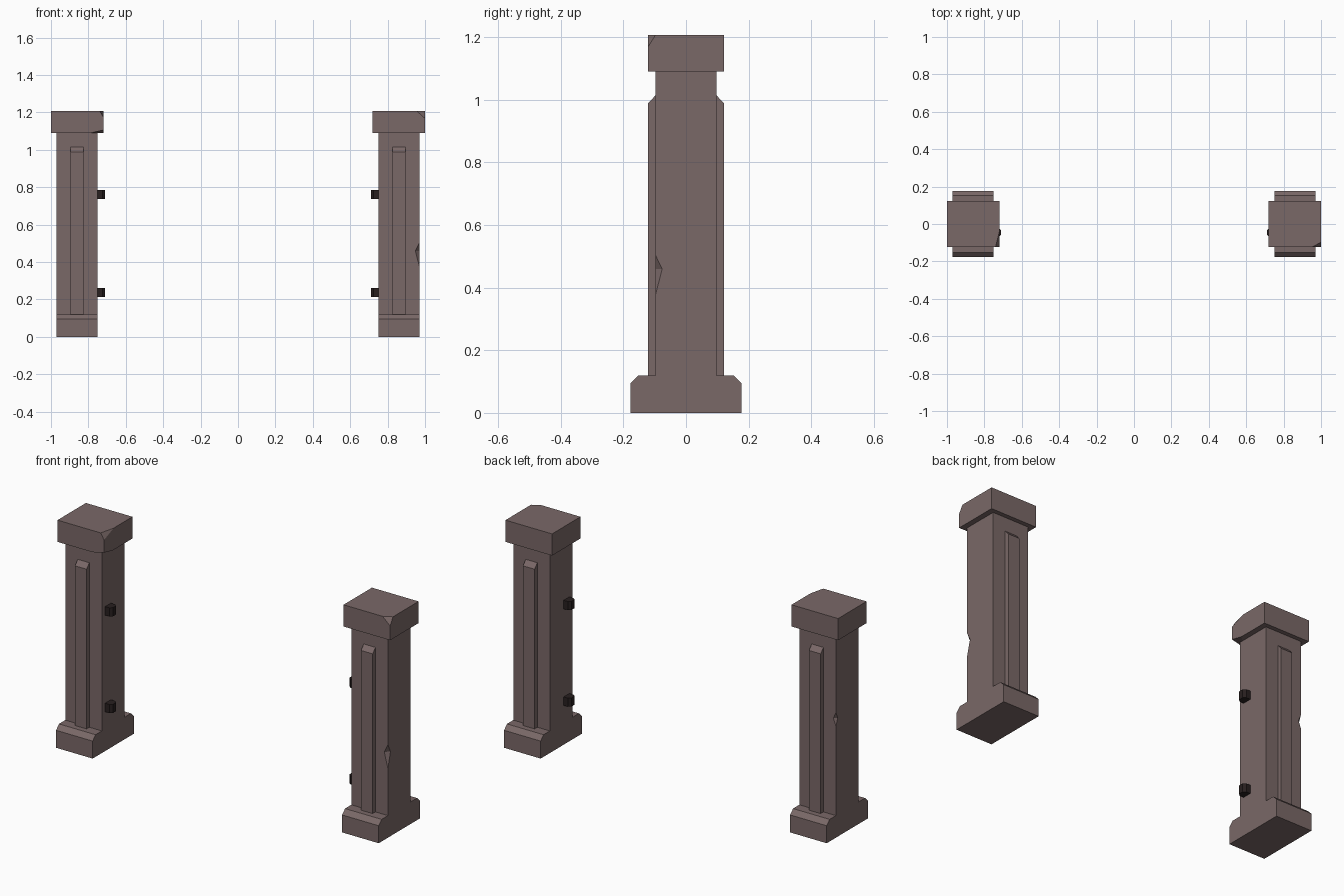
import bpy, bmesh
from mathutils import Vector

if "Cube" in bpy.data.objects:
    bpy.data.objects.remove(bpy.data.objects["Cube"])


def material(name, rgb):
    m = bpy.data.materials.new(name)
    m.diffuse_color = (*rgb, 1)
    m.use_nodes = True
    m.node_tree.nodes["Principled BSDF"].inputs["Base Color"].default_value = m.diffuse_color
    return m


STONE = material("stone", (0.195, 0.14, 0.137))
IRON = material("dark iron", (0.021, 0.014, 0.014))


def finish(bm, name, mat, loc=(0, 0, 0), turn=1):
    """turn = -1 rotates the part half a turn about its vertical axis."""
    for v in bm.verts:
        v.co = Vector((v.co.x * turn, v.co.y * turn, v.co.z)) + Vector(loc)
    bmesh.ops.recalc_face_normals(bm, faces=bm.faces)
    me = bpy.data.meshes.new(name)
    bm.to_mesh(me)
    bm.free()
    me.materials.append(mat)
    ob = bpy.data.objects.new(name, me)
    bpy.context.collection.objects.link(ob)


def prism(points, direction):
    """Extrude a closed outline of 3D points along a direction."""
    bm = bmesh.new()
    f = bm.faces.new([bm.verts.new(p) for p in points])
    ext = bmesh.ops.extrude_face_region(bm, geom=[f], use_keep_orig=True)
    for v in ext["geom"]:
        if isinstance(v, bmesh.types.BMVert):
            v.co += Vector(direction)
    return bm


def shaft(name, x, turn, z_top, z_mid, z_low, depth):
    """Shaft and foot in one profile, with a chip in one vertical edge."""
    w = 0.11
    prof = [(-.177, 0), (.177, 0), (.177, .095), (.152, .12), (.098, .12),
            (.098, 1.09), (-.098, 1.09), (-.098, .12), (-.152, .12), (-.177, .095)]
    bm = bmesh.new()
    L = [bm.verts.new((-w, y, z)) for y, z in prof]
    R = [bm.verts.new((w, y, z)) for y, z in prof]
    top = bm.verts.new((w, -.098, z_top))
    low = bm.verts.new((w, -.098, z_low))
    side = bm.verts.new((w, -.098 + depth, z_mid))
    front = bm.verts.new((w - depth, -.098, z_mid))
    bm.faces.new(L)
    bm.faces.new(R[:7] + [top, side, low] + R[7:])
    for i in range(len(prof)):
        j = (i + 1) % len(prof)
        chip = [top, front, low] if i == 6 else []
        bm.faces.new([L[i], R[i]] + chip + [R[j], L[j]])
    bm.faces.new((top, side, front))
    bm.faces.new((low, front, side))
    finish(bm, name, STONE, (x, 0, 0), turn)


def cap(name, x, chips):
    """Cap block; each chip is a corner cut given by three points."""
    w, d = 0.14, 0.122
    bm = prism([(-w, -d, 1.09), (w, -d, 1.09), (w, d, 1.09), (-w, d, 1.09)], (0, 0, .118))
    for a, b, c in chips:
        a, b, c = Vector(a), Vector(b), Vector(c)
        n = (b - a).cross(c - a)
        if n.dot(a - Vector((0, 0, 1.15))) < 0:
            n = -n
        cut = bmesh.ops.bisect_plane(bm, geom=bm.verts[:] + bm.edges[:] + bm.faces[:],
                                     plane_co=a, plane_no=n, clear_outer=True)
        edges = [e for e in cut["geom_cut"] if isinstance(e, bmesh.types.BMEdge)]
        bmesh.ops.contextual_create(bm, geom=edges)
    finish(bm, name, STONE, (x, 0, 0))


# Shafts with their feet
shaft("right_shaft", .86, 1, .505, .46, .375, .022)
shaft("left_shaft", -.86, -1, .68, .645, .605, .015)

# Caps with broken corners
cap("right_cap", .86, [((.095, -.122, 1.208), (.14, -.122, 1.168), (.14, -.097, 1.208))])
cap("left_cap", -.86, [((.12, -.122, 1.208), (.14, -.122, 1.175), (.14, -.04, 1.208)),
                       ((.07, -.122, 1.09), (.14, -.122, 1.106), (.14, -.05, 1.09))])

for s, label in ((-1, "left"), (1, "right")):
    # Raised strips on front and back
    for t, face in ((-1, "front"), (1, "back")):
        outline = [(.09, .12), (.122, .12), (.122, .988), (.098, 1.014), (.09, 1.014)]
        bm = prism([(s * .86 - .035, t * y, z) for y, z in outline], (.07, 0, 0))
        finish(bm, f"{label}_{face}_strip", STONE)
    # Hinge blocks on the inner faces
    for z, place in ((.213, "lower"), (.738, "upper")):
        outline = [(.755, -.07), (.725, -.07), (.711, -.058),
                   (.711, -.032), (.725, -.02), (.755, -.02)]
        bm = prism([(s * x, y, z) for x, y in outline], (0, 0, .047))
        finish(bm, f"{label}_{place}_hinge", IRON)
